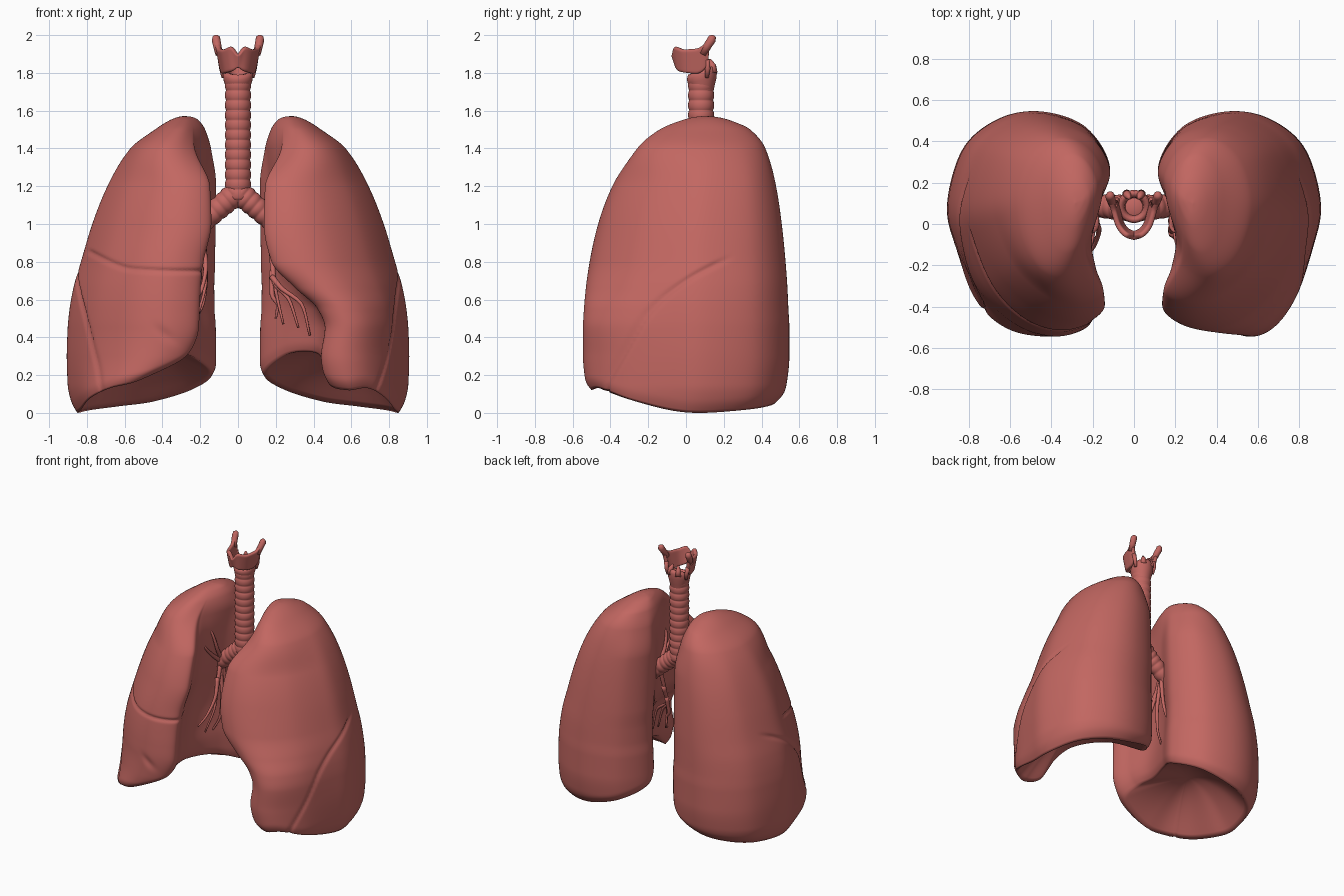
import bpy, bmesh, math
from mathutils import Vector

if "Cube" in bpy.data.objects:
    bpy.data.objects.remove(bpy.data.objects["Cube"])

red = bpy.data.materials.new("lung red")
red.diffuse_color = (0.54, 0.135, 0.12, 1)
red.use_nodes = True
red.node_tree.nodes["Principled BSDF"].inputs["Base Color"].default_value = red.diffuse_color


def interp(rows, k):
    """Smooth monotone interpolation of table rows; first column is the key."""
    n = len(rows)
    k = min(max(k, rows[0][0]), rows[-1][0])
    i = 0
    while i < n - 2 and k > rows[i + 1][0]:
        i += 1
    h = rows[i + 1][0] - rows[i][0]
    t = (k - rows[i][0]) / h
    out = []
    for c in range(1, len(rows[0])):
        def d(j):
            return (rows[j + 1][c] - rows[j][c]) / (rows[j + 1][0] - rows[j][0])

        def m(j):
            if j == 0:
                return d(0)
            if j == n - 1:
                return d(n - 2)
            p, q = d(j - 1), d(j)
            return 2 * p * q / (p + q) if p * q > 0 else 0
        a, b = rows[i][c], rows[i + 1][c]
        out.append(a + (b - a) * t * t * (3 - 2 * t)
                   + h * t * (1 - t) * ((1 - t) * m(i) - t * m(i + 1)))
    return out


def loop_spline(pts, n):
    """Closed Catmull-Rom curve through pts, n samples."""
    res, c = [], len(pts)
    for s in range(n):
        f = s / n * c
        i, t = int(f), f - int(f)
        p = [Vector(pts[(i + j) % c]) for j in (-1, 0, 1, 2)]
        res.append(0.5 * (2 * p[1] + (p[2] - p[0]) * t
                          + (2 * p[0] - 5 * p[1] + 4 * p[2] - p[3]) * t * t
                          + (3 * p[1] - p[0] - 3 * p[2] + p[3]) * t ** 3))
    return res


def finish(name, bm):
    bmesh.ops.remove_doubles(bm, verts=bm.verts, dist=1e-5)
    bmesh.ops.recalc_face_normals(bm, faces=bm.faces)
    me = bpy.data.meshes.new(name)
    bm.to_mesh(me)
    bm.free()
    me.materials.append(red)
    for p in me.polygons:
        p.use_smooth = True
    ob = bpy.data.objects.new(name, me)
    bpy.context.collection.objects.link(ob)
    return ob


def skin(bm, rings, closed=True):
    rings = [[bm.verts.new(p) for p in r] for r in rings]
    n = len(rings[0])
    for a, b in zip(rings, rings[1:]):
        for i in range(n if closed else n - 1):
            j = (i + 1) % n
            bm.faces.new((a[i], a[j], b[j], b[i]))


def tube(name, pts, radii, sides=16):
    """Tube along a path: rings across the path direction, ends capped."""
    pts = [Vector(p) for p in pts]
    rings = []
    for i, p in enumerate(pts):
        t = (pts[min(i + 1, len(pts) - 1)] - pts[max(i - 1, 0)]).normalized()
        u = t.cross(Vector((0, 1, 0))).normalized()
        w = t.cross(u)
        rings.append([p + radii[i] * (u * math.cos(q) + w * math.sin(q))
                      for q in (2 * math.pi * k / sides for k in range(sides))])
    rings = [[pts[0]] * sides] + rings + [[pts[-1]] * sides]
    bm = bmesh.new()
    skin(bm, rings)
    return finish(name, bm)


# Lungs: z, outer x, front-edge x of each lung, rear ridge x, front y, back y
TOP = 1.572
LEVELS = [
    (0.00, .865, .60, .55, .14, -.50, .47), (0.15, .90, .42, .46, .12, -.53, .53),
    (0.30, .905, .25, .43, .115, -.545, .545), (0.45, .90, .19, .45, .115, -.545, .545),
    (0.55, .89, .185, .41, .12, -.54, .54), (0.66, .87, .18, .29, .12, -.53, .535),
    (0.80, .83, .165, .16, .115, -.51, .525), (1.00, .77, .125, .12, .115, -.465, .505),
    (1.20, .69, .135, .13, .115, -.39, .475), (1.40, .57, .20, .20, .13, -.265, .42),
    (1.50, .44, .215, .215, .165, -.14, .34), (1.55, .36, .235, .235, .205, -.02, .23),
    (1.567, .315, .26, .26, .24, .05, .16), (TOP, .285, .285, .285, .285, .10, .10)]
# Cross-section: medial-to-lateral, front-to-back, height of lower border
SECTION = [(.03, .06, .28), (.25, 0, .17), (.52, .045, .13), (.79, .2, .07), (.955, .42, .015),
           (1, .6, 0), (.9, .84, .015), (.68, .97, .035), (.42, 1, .06), (.15, .93, .12),
           (0, .75, .2), (.08, .55, .29), (.13, .35, .32), (.09, .2, .33)]
OBLIQUE = [(-.46, .08), (-.35, .28), (-.2, .53), (0, .70), (.25, .83)]
HORIZONTAL = [(.15, .75), (.3, .75), (.55, .76), (.83, .87)]


def lung(name, side):
    sec = list(SECTION)
    if side > 0:                      # lower tongue beside the heart notch
        sec[0], sec[1], sec[-1] = (.03, .06, .15), (.25, 0, .12), (.09, .2, .27)
        sec[-2], sec[-3] = (.13, .35, .32), (.08, .55, .31)
    loop = loop_spline(sec, 190)

    def point(a, v, zb, f):
        z = zb + (TOP - zb) * f
        xo, xr, xl, xb, yf, yb = interp(LEVELS, z)
        # section turns into an oval towards the apex
        b = min(max((z - 1.2) / .33, 0), 1)
        b *= b * (3 - 2 * b)
        q = math.atan2(v - .5, a - .5)
        a += (.5 + .5 * math.cos(q) - a) * b
        v += (.5 + .5 * math.sin(q) - v) * b
        xf = xl if side > 0 else xr
        w = min(max((v - .05) / .7, 0), 1)
        m = xf + (xb - xf) * w * w * (3 - 2 * w)
        x = m + (xo - m) * a
        y = yf + (yb - yf) * v
        # hollow of the inner wall
        x += .06 * max(0, 1 - a / .35) * math.exp(-((v - .45) / .2) ** 2 - ((z - .75) / .35) ** 2)
        # fissure grooves
        g = 0
        if a > .25 and y < .25:
            slope = (interp(OBLIQUE, y + .02)[0] - interp(OBLIQUE, y - .02)[0]) / .04
            d = (z - interp(OBLIQUE, y)[0]) / math.hypot(1, slope)
            g = math.exp(-(d / .011) ** 2) * min(1, (.25 - y) / .1)
        if side < 0 and y < 0 and (a > .2 or v < .2):
            d = z - interp(HORIZONTAL, x)[0]
            g = max(g, math.exp(-(d / .011) ** 2) * min(1, -y / .1))
        # shallow front dimple
        if side < 0 and y < -.2:
            g += .8 * math.exp(-((x - .38) / .05) ** 2 - ((z - .41 - (x - .38) * .7) / .03) ** 2)
        # pull in for grooves and for the rounded lower border
        k = .05 * max(0, 1 - f / .045) ** 2
        cx, cy = (xo + m) / 2, (yf + yb) / 2
        c = Vector((cx - x, cy - y, 0))
        x, y, _ = Vector((x, y, 0)) + c * k + c.normalized() * .013 * g
        return Vector((side * x, y, z))

    rings, n = [], 160
    for r in range(n + 1):
        f = 1 - (1 - r / n) ** 1.5
        rings.append([point(a, v, max(zb, 0), f) for a, v, zb in loop])
    # domed hollow underside
    edge = rings[0]
    mid = sum(edge, Vector()) / len(edge)
    under = []
    for i in range(17):
        s = i / 16
        under.append([Vector((mid.x + (p.x - mid.x) * s, mid.y + (p.y - mid.y) * s,
                              p.z + (.34 - p.z) * (1 - s * s) ** 1.1)) for p in edge])
    bm = bmesh.new()
    skin(bm, under[:-1] + rings)
    finish(name, bm)


lung("right_lung", -1)
lung("left_lung", 1)

# Windpipe with cartilage rings
N = 140
tube("trachea", [(0, .08, 1.13 + .63 * i / N) for i in range(N + 1)],
     [.062 + .007 * abs(math.sin(math.pi * 12 * i / N)) ** .6 for i in range(N + 1)], 32)

for s, label in ((-1, "right"), (1, "left")):
    # Main bronchus, ringed
    path = [(0, 0, .08, 1.17), (.3, .06, .08, 1.12), (.65, .14, .085, 1.05), (1, .25, .09, .95)]
    pts = [interp(path, i / 60) for i in range(61)]
    tube(label + "_bronchus", [(s * x, y, z) for x, y, z in pts],
         [.063 - .015 * i / 60 + .005 * abs(math.sin(math.pi * 7 * i / 60)) for i in range(61)], 24)
    # Smaller airways along the inner wall
    if s < 0:
        twigs = [[(.19, .06, 1.0), (.18, .0, .82), (.17, -.04, .7), (.21, -.1, .52)],
                 [(.19, .02, .9), (.17, -.03, .78), (.19, -.1, .66), (.23, -.16, .58)],
                 [(.19, .06, .95), (.17, .05, .75), (.18, .04, .6), (.24, .02, .47)],
                 [(.18, .08, 1.0), (.18, .1, .8), (.18, .14, .65), (.2, .2, .55)]]
    else:
        twigs = [[(.19, .05, 1.0), (.18, .0, .82), (.2, -.06, .65), (.24, -.1, .47)],
                 [(.18, .02, .85), (.19, -.05, .7), (.27, -.1, .6), (.32, -.12, .45)],
                 [(.18, -.04, .72), (.23, -.09, .66), (.34, -.13, .57), (.38, -.14, .41)],
                 [(.18, -.02, .75), (.18, -.05, .63), (.21, -.06, .57), (.2, -.06, .5)]]
    twigs += [[(.19, .07, 1.02), (.18, .0, 1.14), (.19, -.03, 1.24), (.25, -.05, 1.33)],
              [(.19, .05, 1.02), (.2, -.04, 1.1), (.21, -.1, 1.17), (.26, -.14, 1.24)]]
    for i, tw in enumerate(twigs):
        rows = [(j / 3, s * p[0], p[1], p[2]) for j, p in enumerate(tw)]
        tube(f"{label}_airway_{i + 1}", [interp(rows, j / 14) for j in range(15)],
             [.016 - .010 * j / 14 for j in range(15)], 10)

# Cricoid ring, taller at the back
prof = [(.060, 1.70), (.066, 1.73), (.076, 1.76), (.08, 1.79), (.074, 1.815),
        (.055, 1.815), (.045, 1.79), (.04, 1.74), (.0, 1.74)]
bm = bmesh.new()
rings = []
for r, z in prof:
    ring = []
    for i in range(40):
        q = 2 * math.pi * i / 40
        lift = .025 * math.sin(q) * min(1, max(0, (z - 1.73) / .06)) * (r > .041)
        ring.append((r * math.cos(q), .085 + r * math.sin(q), z + lift))
    rings.append(ring)
skin(bm, rings)
finish("cricoid", bm)

# Thyroid shield: x, y, top height, bottom height from the front ridge to the horns
SHIELD = [(0, 0, -.068, 1.895, 1.83), (.2, .036, -.055, 1.94, 1.81),
          (.45, .075, -.01, 1.925, 1.80), (.72, .097, .06, 1.93, 1.795),
          (.86, .108, .10, 1.955, 1.81), (1, .112, .13, 1.97, 1.85)]
rings = []
for j in range(9):
    h = j / 8
    row = []
    for i in range(-24, 25):
        x, y, zt, zb = interp(SHIELD, abs(i) / 24)
        k = .76 + .26 * h
        row.append((math.copysign(x, i) * k, .05 + (y - .05) * (.8 + .2 * h), zb + (zt - zb) * h))
    rings.append(row)
bm = bmesh.new()
skin(bm, rings, closed=False)
shield = finish("thyroid_cartilage", bm)
mod = shield.modifiers.new("thickness", "SOLIDIFY")
mod.thickness, mod.offset = .026, 0
mod = shield.modifiers.new("soften", "SUBSURF")
mod.levels = mod.render_levels = 1

# Upper and lower horns, and small paired cartilages behind the shield
for s, label in ((-1, "right"), (1, "left")):
    tube(label + "_upper_horn", [(s * .10, .09, 1.90), (s * .11, .115, 1.945), (s * .116, .135, 1.975),
                                 (s * .115, .14, 1.992), (s * .115, .141, 2.0)],
         [.02, .022, .023, .019, .008])
    tube(label + "_arytenoid", [(s * .035, .145, 1.80), (s * .032, .14, 1.84), (s * .022, .125, 1.87)],
         [.022, .018, .008])
    tube(label + "_lower_horn", [(s * .092, .11, 1.87), (s * .085, .115, 1.82), (s * .077, .11, 1.775)],
         [.015, .014, .010])
